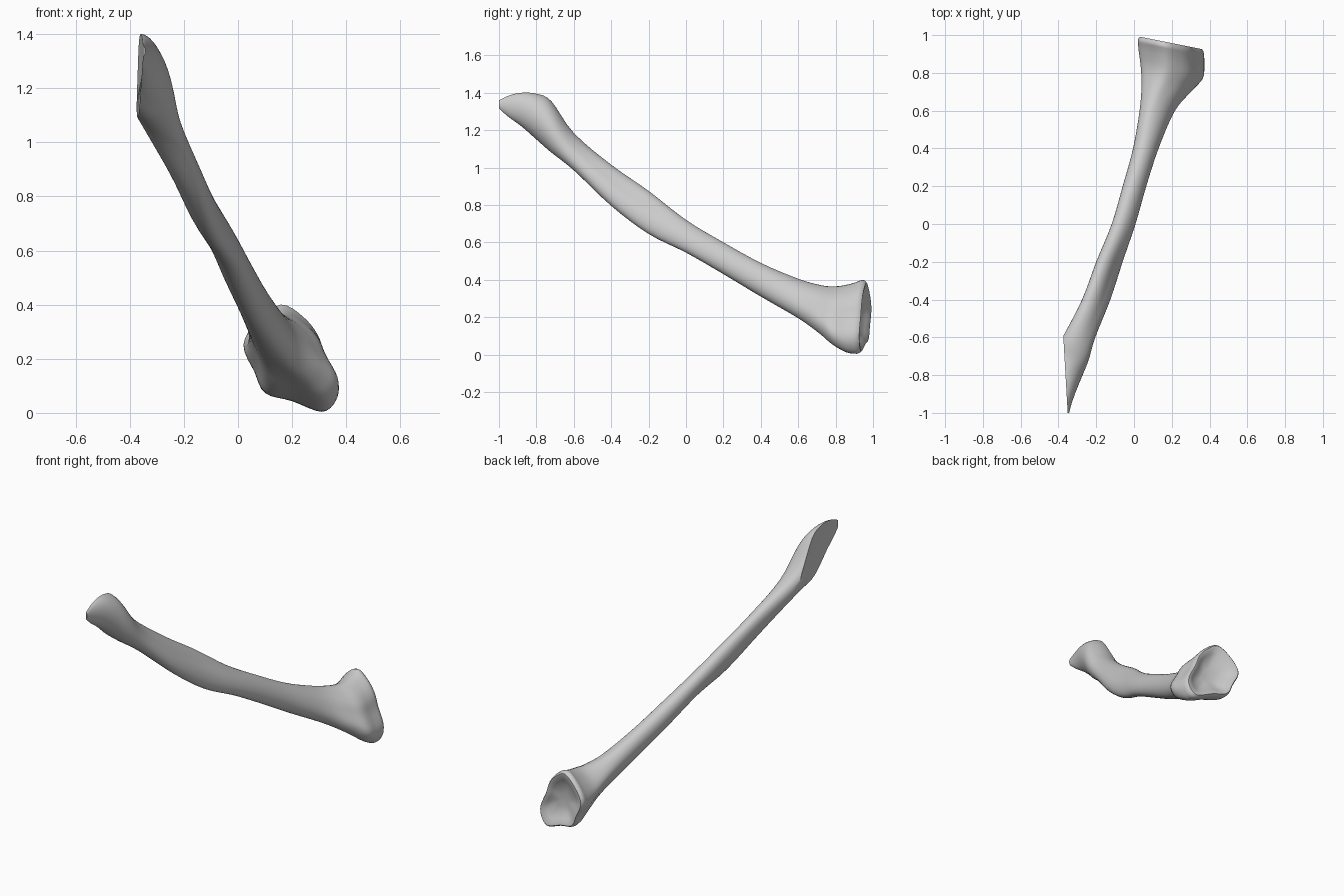
import bpy, bmesh, math
from mathutils import Vector

if "Cube" in bpy.data.objects:
    bpy.data.objects.remove(bpy.data.objects["Cube"], do_unlink=True)

SIDES = 12   # control points per ring
FINE = 4     # subdivisions between control points

# Stations along the bone: y, x min, x max, z min, z max, lean, joint-shape weight
STATIONS = [
    (-1.0, -.365, -.343, 1.315, 1.36, 0, 0),
    (-.95, -.39, -.33, 1.27, 1.385, 0, 0),
    (-.88, -.42, -.305, 1.22, 1.4, 0, 0),
    (-.8, -.45, -.272, 1.15, 1.395, -.1, 0),
    (-.72, -.44, -.24, 1.08, 1.355, -.3, 0),
    (-.6, -.378, -.205, .985, 1.185, -.5, 0),
    (-.4, -.275, -.125, .795, 1.015, -.58, 0),
    (-.2, -.2, -.06, .645, .875, -.55, 0),
    (0, -.118, .008, .545, .72, -.45, 0),
    (.2, -.06, .065, .43, .6, -.32, 0),
    (.4, -.005, .13, .31, .49, -.3, 0),
    (.6, .03, .215, .195, .405, -.4, .2),
    (.72, .04, .305, .115, .37, -.5, .6),
    (.8, .036, .362, .055, .365, -.5, .9),
    (.88, .025, .37, .012, .38, -.5, 1),
    (.935, .02, .368, .004, .4, -.5, 1),
]

# Outline of the wide joint, in units of its half width and half height
JOINT = [(1, -.45), (.74, .05), (.57, .45), (.26, .78), (-.2, 1), (-.7, .7),
         (-1, .25), (-.77, -.25), (-.54, -.65), (.03, -.8), (.66, -1), (.95, -.8)]


def spline(points, steps, closed):
    """Smooth curve through tuples of any length."""
    n = len(points)
    pick = (lambda i: points[i % n]) if closed else (lambda i: points[max(0, min(n - 1, i))])
    result = []
    for i in range(n if closed else n - 1):
        for s in range(steps):
            t = s / steps
            result.append(tuple(
                b + .5 * t * (c - a + t * (2 * a - 5 * b + 4 * c - d + t * (3 * (b - c) + d - a)))
                for a, b, c, d in zip(pick(i - 1), pick(i), pick(i + 1), pick(i + 2))))
    return result if closed else result + [points[-1]]


outline = spline(JOINT, FINE, True)
COUNT = len(outline)


def ring(y, x0, x1, z0, z1, lean, weight):
    """Leaning oval that blends into the joint outline."""
    cx, cz, hx, hz = (x0 + x1) / 2, (z0 + z1) / 2, (x1 - x0) / 2, (z1 - z0) / 2
    phase = math.asin(max(-1, min(1, lean)))
    groove_along = math.exp(-((y + .3) / .22) ** 2)
    points = []
    for k, (jx, jz) in enumerate(outline):
        a = math.tau * k / COUNT
        # shallow groove beside the shaft's upper ridge
        dent = 1 - .12 * groove_along * math.exp(-((a - 1) / .4) ** 2)
        u = (1 - weight) * math.cos(a) * dent + weight * jx
        v = (1 - weight) * math.sin(a + phase) * dent + weight * jz
        x = cx + hx * u
        points.append(Vector((x, y - .2 * weight * (x - cx), cz + hz * v)))
    return points


rings = [ring(*row) for row in spline(STATIONS, FINE, False)]

# Rounded rim and hollow of the wide joint
rim = rings[-1]
middle = sum(rim, Vector()) / COUNT
for scale, shift in ((.98, .014), (.93, .024), (.85, .022), (.7, .006), (.5, -.012), (.25, -.02)):
    rings.append([middle + (p - middle) * scale + Vector((0, shift, 0)) for p in rim])

# Skin the rings
bm = bmesh.new()
loops = [[bm.verts.new(p) for p in points] for points in rings]
for lower, upper in zip(loops, loops[1:]):
    for k in range(COUNT):
        n = (k + 1) % COUNT
        bm.faces.new((lower[k], lower[n], upper[n], upper[k]))
bm.faces.new(loops[0])
bm.faces.new(loops[-1])

# Flat slanted cut at the narrow end, slightly dished
cut = bmesh.ops.bisect_plane(
    bm, geom=bm.verts[:] + bm.edges[:] + bm.faces[:], dist=1e-5,
    plane_co=(-.374, -.6, 1.1), plane_no=(1, .0575, 0), clear_inner=True)
edges = [e for e in cut["geom_cut"] if isinstance(e, bmesh.types.BMEdge) and e.is_boundary]
filled = bmesh.ops.holes_fill(bm, edges=edges, sides=0)["faces"]
if filled:
    for v in bmesh.ops.poke(bm, faces=filled)["verts"]:
        v.co.x += .01
bmesh.ops.recalc_face_normals(bm, faces=bm.faces[:])

mesh = bpy.data.meshes.new("bone")
bm.to_mesh(mesh)
bm.free()
bone = bpy.data.objects.new("bone", mesh)
bpy.context.collection.objects.link(bone)

# Plain grey colour
grey = bpy.data.materials.new("light grey")
grey.use_nodes = True
colour = (.6, .6, .6, 1)
grey.diffuse_color = colour
grey.node_tree.nodes["Principled BSDF"].inputs["Base Color"].default_value = colour
mesh.materials.append(grey)

bpy.ops.object.select_all(action="DESELECT")
bone.select_set(True)
bpy.context.view_layer.objects.active = bone
bpy.ops.object.shade_smooth_by_angle(angle=math.radians(40))
